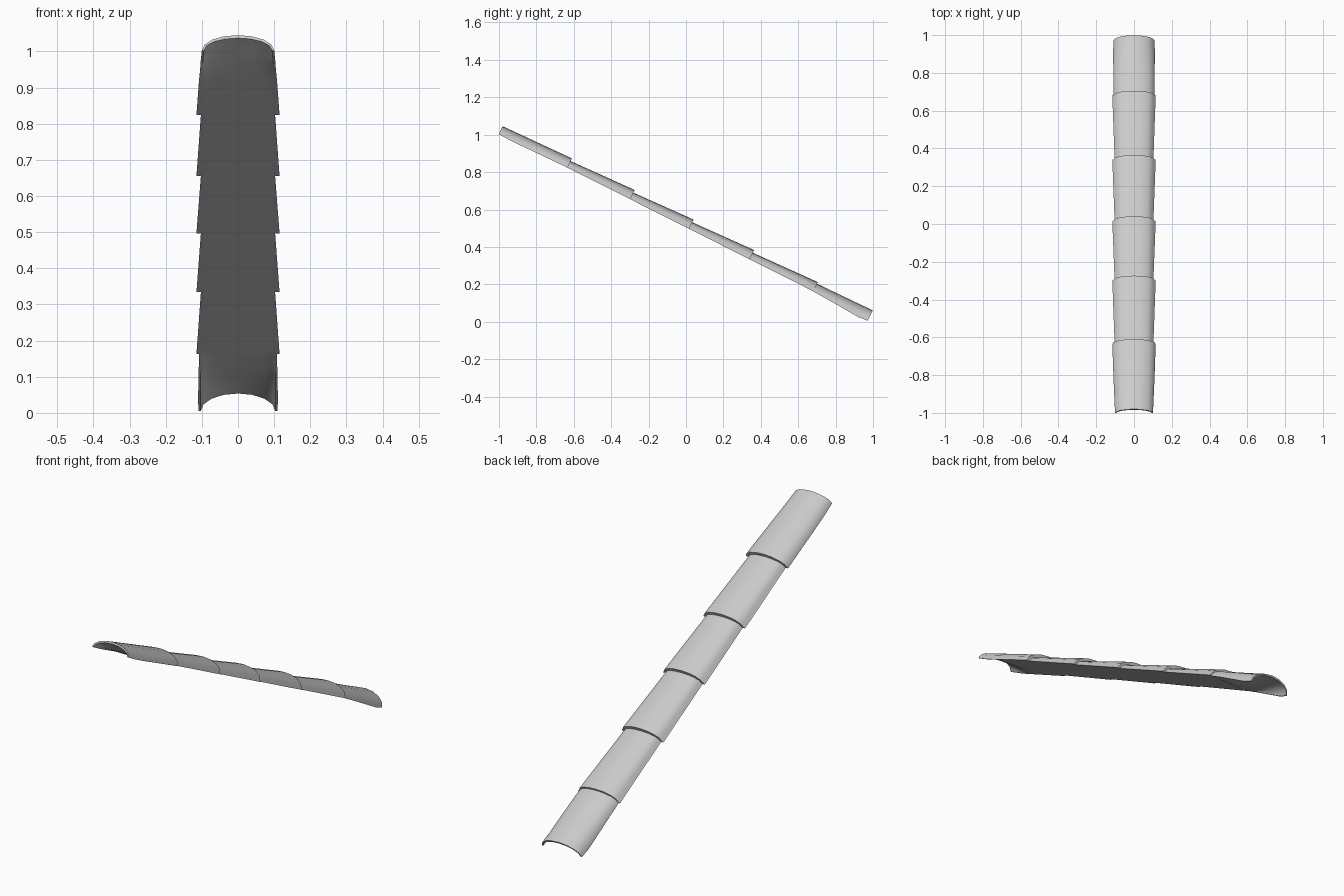
import bpy, bmesh, math
from mathutils import Matrix

cube = bpy.data.objects.get("Cube")
if cube:
    bpy.data.objects.remove(cube, do_unlink=True)

SEGMENTS = 8
SLOPE = math.atan(0.503)
# Local frame: y runs down the slope, z is perpendicular to it
TILT = Matrix.Translation((0, 0, 0.505)) @ Matrix.Rotation(-SLOPE, 4, 'X')

grey = bpy.data.materials.new("plain grey")
grey.use_nodes = True
grey.diffuse_color = (0.6, 0.6, 0.6, 1)
grey.node_tree.nodes["Principled BSDF"].inputs["Base Color"].default_value = (0.6, 0.6, 0.6, 1)


def section(u, half, top, base=0.0, hollow=0.0, lip=0.0):
    """Closed cross-section: arched back, flared lips, flat or hollowed underside."""
    angles = [math.pi * i / SEGMENTS for i in range(SEGMENTS + 1)]
    foot = base + lip
    arch = [((half - lip) * math.cos(a), u, foot + (top - foot) * math.sin(a)) for a in angles]
    inner = half - 0.006
    under = [(-inner * math.cos(a), u, base + hollow * math.sin(a)) for a in angles]
    if lip:
        under[0], under[-1] = (-half, u, base), (half, u, base)
    return arch + under


def loft(name, sections):
    """Skin a list of matching cross-sections and cap both ends."""
    bm = bmesh.new()
    rings = [[bm.verts.new(p) for p in s] for s in sections]
    n = len(rings[0])
    for a, b in zip(rings, rings[1:]):
        for i in range(n):
            j = (i + 1) % n
            bm.faces.new((a[i], a[j], b[j], b[i]))
    # Caps are strips between the arch and the underside
    for ring in (rings[0], rings[-1]):
        for i in range(SEGMENTS):
            bm.faces.new((ring[i], ring[i + 1], ring[n - 2 - i], ring[n - 1 - i]))
    bmesh.ops.recalc_face_normals(bm, faces=bm.faces)
    bm.transform(TILT)
    mesh = bpy.data.meshes.new(name)
    bm.to_mesh(mesh)
    bm.free()
    mesh.materials.append(grey)
    obj = bpy.data.objects.new(name, mesh)
    bpy.context.collection.objects.link(obj)
    bpy.ops.object.select_all(action='DESELECT')
    obj.select_set(True)
    bpy.context.view_layer.objects.active = obj
    bpy.ops.object.shade_smooth_by_angle(angle=math.radians(35))
    return obj


seams = [-0.71, -0.334, 0.018, 0.381, 0.762]

# Upper end tile, scooped open at its high end
loft("upper_end_tile", [
    section(-1.118, 0.100, 0.042, -0.005, 0.038),
    section(-1.06, 0.103, 0.044, -0.007, 0.028),
    section(-1.00, 0.105, 0.046, -0.007, 0.010),
    section(-0.93, 0.108, 0.048, -0.005),
    section(seams[0], 0.115, 0.055),
])

# Overlapping middle tiles, each widening down the slope
for k, (start, end) in enumerate(zip(seams, seams[1:])):
    loft(f"middle_tile_{k + 1}", [
        section(start - 0.02, 0.102, 0.038, lip=0.007),
        section(end, 0.115, 0.055, lip=0.008),
    ])

# Lower end tile, hollowing out toward its low end
loft("lower_end_tile", [
    section(seams[-1] - 0.02, 0.107, 0.045),
    section(0.86, 0.109, 0.047, -0.005, 0.010),
    section(0.97, 0.110, 0.049, -0.011, 0.038),
    section(1.04, 0.110, 0.051, -0.015, 0.054),
    section(1.092, 0.109, 0.052, -0.010, 0.054),
])
